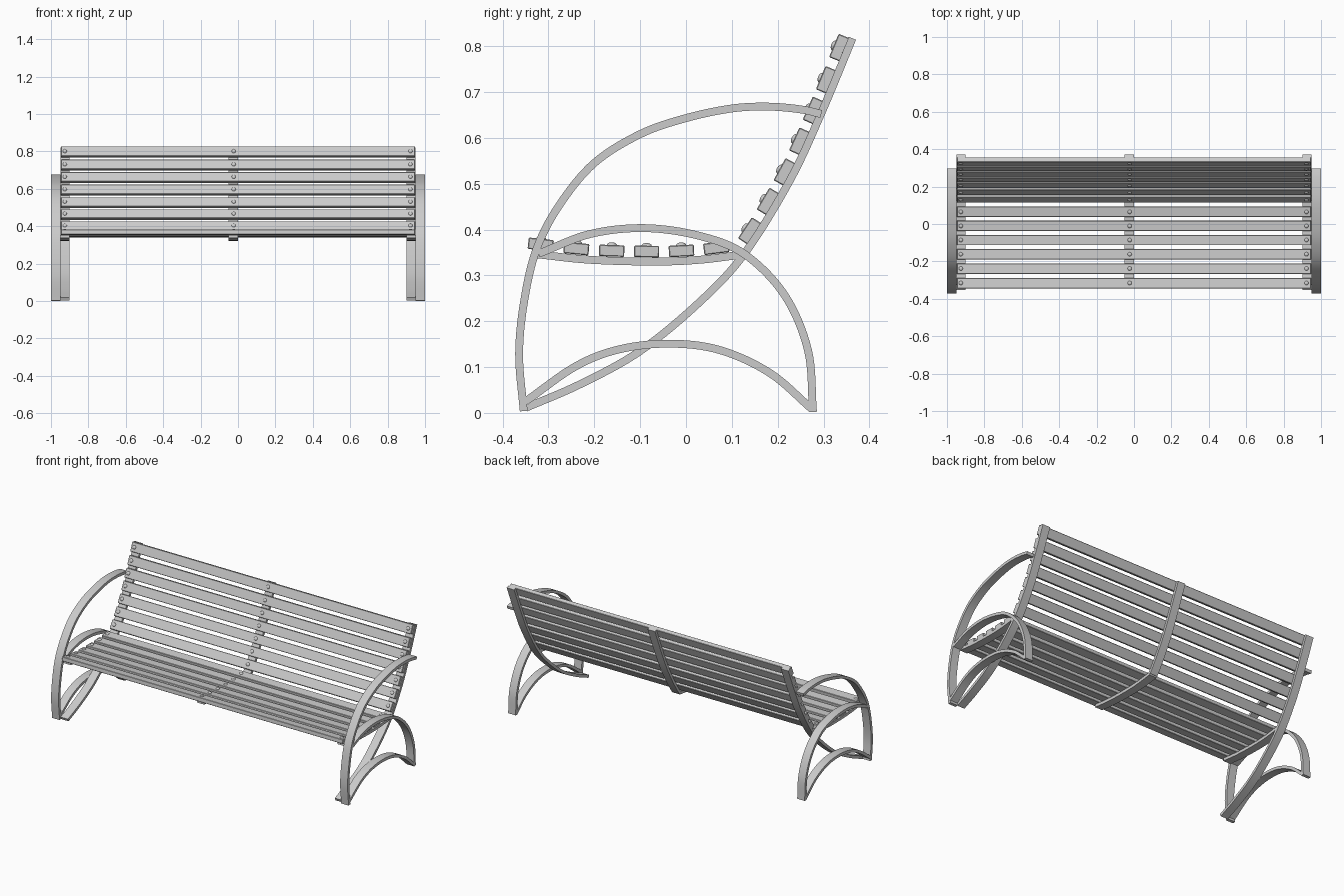
import bpy, bmesh, math
from mathutils import Vector, Matrix

if "Cube" in bpy.data.objects:
    bpy.data.objects.remove(bpy.data.objects["Cube"])

THICK = 0.017


def smooth_path(pts, n=8):
    """Catmull-Rom curve through (y, z) points."""
    p = [Vector(q) for q in pts]
    p = [2 * p[0] - p[1]] + p + [2 * p[-1] - p[-2]]
    out = []
    for i in range(1, len(p) - 2):
        a, b, c, d = p[i - 1:i + 3]
        for k in range(n):
            t = k / n
            out.append(0.5 * (2 * b + (c - a) * t + (2 * a - 5 * b + 4 * c - d) * t * t
                              + (3 * b - a - 3 * c + d) * t ** 3))
    return out + [p[-2]]


def tangent(path, i):
    return (path[min(i + 1, len(path) - 1)] - path[max(i - 1, 0)]).normalized()


def finish(bm, name):
    bmesh.ops.recalc_face_normals(bm, faces=bm.faces)
    me = bpy.data.meshes.new(name)
    bm.to_mesh(me)
    bm.free()
    ob = bpy.data.objects.new(name, me)
    bpy.context.collection.objects.link(ob)
    me.shade_smooth()
    me.set_sharp_from_angle(angle=math.radians(35))
    return ob


def strap(name, path, x0, x1):
    """Flat bar bent along a side-view path, spanning x0 to x1."""
    bm = bmesh.new()
    rings = []
    for i, p in enumerate(path):
        t = tangent(path, i)
        n = Vector((-t.y, t.x)) * THICK / 2
        a, b = p + n, p - n
        rings.append([bm.verts.new(v) for v in
                      ((x0, *a), (x1, *a), (x1, *b), (x0, *b))])
    for r, s in zip(rings, rings[1:]):
        for k in range(4):
            bm.faces.new((r[k], r[(k + 1) % 4], s[(k + 1) % 4], s[k]))
    bm.faces.new(rings[0])
    bm.faces.new(rings[-1])
    return finish(bm, name)


arm = smooth_path([(-.354, .004), (-.364, .13), (-.352, .25), (-.325, .36), (-.275, .455),
                   (-.2, .545), (-.1, .608), (0, .643), (.1, .664), (.18, .668),
                   (.25, .662), (.295, .652)])
rear_leg = smooth_path([(-.322, .347), (-.21, .39), (-.09, .403), (.03, .386), (.128, .346),
                        (.215, .257), (.266, .137), (.277, .002)])
foot_arch = smooth_path([(-.35, .025), (-.24, .102), (-.144, .139), (-.035, .151),
                         (.074, .137), (.183, .087), (.275, .008)])
back = smooth_path([(-.35, .011), (-.23, .063), (-.1, .135), (.03, .242), (.128, .348),
                    (.227, .508), (.296, .656), (.363, .817)])
seat = smooth_path([(-.325, .346), (-.21, .334), (-.07, .33), (.03, .334), (.128, .346)])

# End frames: outer loops and inner supports
for side, s in (("left", -1), ("right", 1)):
    strap(side + "_arm_and_front_leg", arm, .95 * s, 1.0 * s)
    strap(side + "_rear_leg", rear_leg, .95 * s, 1.0 * s)
    strap(side + "_foot_arch", foot_arch, .95 * s, 1.0 * s)
    strap(side + "_back_support", back, .9 * s, .95 * s)
    strap(side + "_seat_support", seat, .9 * s, .95 * s)

# Middle supports
strap("middle_back_support", [p for p in back if p.y > .335], -.05, 0)
strap("middle_seat_support", seat, -.05, 0)


def slat(name, path, near, offset):
    """Board on top of a support, with a domed bolt over each support."""
    near = Vector(near)
    i = min(range(len(path)), key=lambda k: (path[k] - near).length)
    t = tangent(path, i)
    n = Vector((-t.y, t.x))
    # slide along the tangent so spacing follows the requested centre
    c = path[i] + t * (near - path[i]).dot(t) + n * offset
    rot = Matrix.Rotation(math.atan2(t.y, t.x), 4, 'X')
    place = Matrix.Translation((0, *c)) @ rot
    bm = bmesh.new()
    bmesh.ops.create_cube(bm, size=1, matrix=place @ Matrix.Diagonal((1.893, .055, .025, 1)))
    bmesh.ops.bevel(bm, geom=bm.edges[:], offset=.002, segments=1, affect='EDGES')
    finish(bm, name)
    bm = bmesh.new()
    for x in (-.926, -.023, .922):
        bmesh.ops.create_uvsphere(
            bm, u_segments=16, v_segments=8, radius=1,
            matrix=place @ Matrix.Translation((x, 0, .0125)) @ Matrix.Diagonal((.011, .011, .006, 1)))
    finish(bm, name + "_bolts")


# Seat and back boards
for k, c in enumerate([(-.317, .366), (-.239, .36), (-.162, .355), (-.086, .353),
                       (-.01, .355), (.066, .36)]):
    slat(f"seat_slat_{k + 1}", seat, c, .022)
for k, c in enumerate([(.139, .397), (.181, .46), (.220, .523), (.253, .59),
                       (.281, .658), (.309, .725), (.336, .796)]):
    slat(f"back_slat_{k + 1}", back, c, .019)
